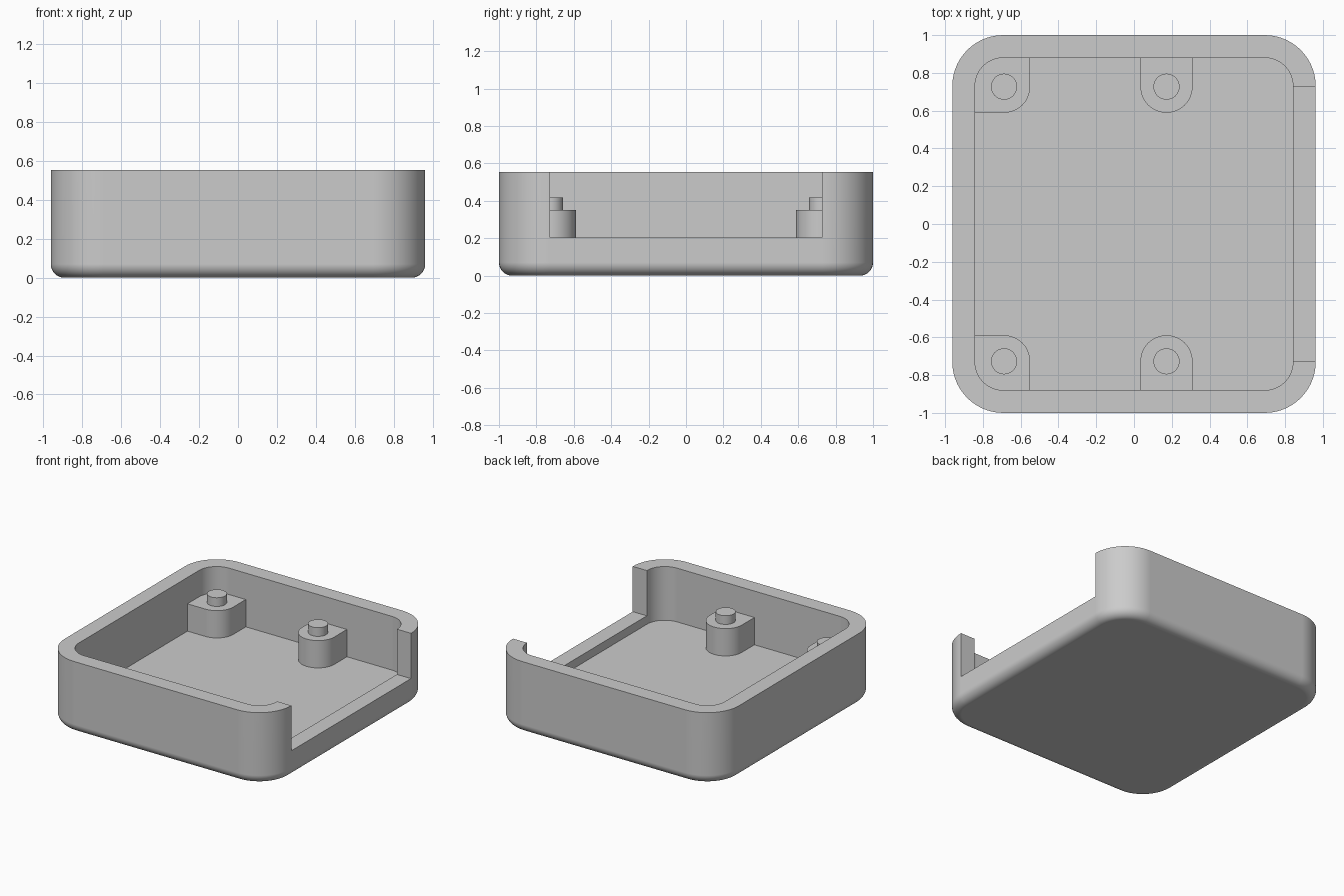
import bpy, bmesh, math

cube = bpy.data.objects.get("Cube")
if cube:
    bpy.data.objects.remove(cube)

HEIGHT, FLOOR, LEDGE = 0.553, 0.14, 0.205
HALF_X, HALF_Y, WALL, CORNER, FILLET = 0.962, 1.0, 0.12, 0.27, 0.07
POST_Y, POST_R, POST_TOP, PIN_R, PIN_TOP = 0.727, 0.138, 0.35, 0.069, 0.417

grey = bpy.data.materials.new("plain grey")
grey.use_nodes = True
colour = (0.6, 0.6, 0.6, 1)
grey.diffuse_color = colour
grey.node_tree.nodes["Principled BSDF"].inputs["Base Color"].default_value = colour


def arc(cx, cy, r, start, end, steps=14):
    """Points along an arc, angles in degrees."""
    angles = [math.radians(start + (end - start) * i / steps) for i in range(steps + 1)]
    return [(cx + r * math.cos(a), cy + r * math.sin(a)) for a in angles]


def rounded_rect(inset):
    """Outline of the box, moved inwards with concentric corners."""
    cx, cy, pts = HALF_X - CORNER, HALF_Y - CORNER, []
    for i, (sx, sy) in enumerate([(1, 1), (-1, 1), (-1, -1), (1, -1)]):
        pts += arc(sx * cx, sy * cy, CORNER - inset, 90 * i, 90 * i + 90)
    return pts


def loft(name, rings):
    """Solid through matching (outline, z) rings, capped at both ends."""
    bm = bmesh.new()
    loops = [[bm.verts.new((x, y, z)) for x, y in outline] for outline, z in rings]
    for low, high in zip(loops, loops[1:]):
        n = len(low)
        for i in range(n):
            j = (i + 1) % n
            bm.faces.new((low[i], low[j], high[j], high[i]))
    bm.faces.new(loops[0][::-1])
    bm.faces.new(loops[-1])
    bmesh.ops.recalc_face_normals(bm, faces=bm.faces[:])
    mesh = bpy.data.meshes.new(name)
    bm.to_mesh(mesh)
    bm.free()
    mesh.materials.append(grey)
    obj = bpy.data.objects.new(name, mesh)
    bpy.context.collection.objects.link(obj)
    return obj


def select(obj):
    bpy.ops.object.select_all(action='DESELECT')
    obj.select_set(True)
    bpy.context.view_layer.objects.active = obj


def smooth(obj):
    select(obj)
    bpy.ops.object.shade_smooth_by_angle(angle=math.radians(30))
    obj.modifiers.new("even shading", 'WEIGHTED_NORMAL').keep_sharp = True


# Tray: filleted underside, outer wall, rim, inner wall and floor
rings = []
for i in range(9):
    a = math.radians(90 * i / 8)
    rings.append((rounded_rect(FILLET * (1 - math.sin(a))), FILLET * (1 - math.cos(a))))
rings += [(rounded_rect(0), HEIGHT), (rounded_rect(WALL), HEIGHT), (rounded_rect(WALL), FLOOR)]
tray = loft("tray", rings)

# Wide opening cut in the +x wall
box = [(0.75, -POST_Y), (1.1, -POST_Y), (1.1, POST_Y), (0.75, POST_Y)]
cutter = loft("opening_cutter", [(box, LEDGE), (box, HEIGHT + 0.1)])
cutter.hide_render = True
cut = tray.modifiers.new("opening", 'BOOLEAN')
cut.operation, cut.solver, cut.object = 'DIFFERENCE', 'EXACT', cutter
select(tray)
bpy.ops.object.modifier_apply(modifier=cut.name)
bpy.data.objects.remove(cutter)
smooth(tray)

# Mounting posts with locating pins; ends are buried in the walls and floor
back = HALF_Y - WALL + 0.02
side = -(HALF_X - WALL) - 0.02
for end, sy in (("front", -1), ("back", 1)):
    for kind, x in (("corner", -0.688), ("middle", 0.172)):
        if kind == "corner":
            outline = [(side, back), (side, POST_Y - POST_R)] + arc(x, POST_Y, POST_R, -90, 0)
        else:
            outline = [(x - POST_R, back)] + arc(x, POST_Y, POST_R, -180, 0, 28)
        outline.append((x + POST_R, back))
        pin = arc(x, POST_Y, PIN_R, 0, 360, 32)[:-1]
        for part, shape, low, top in (("post", outline, FLOOR - 0.02, POST_TOP),
                                      ("pin", pin, POST_TOP - 0.02, PIN_TOP)):
            shape = [(px, sy * py) for px, py in shape]
            smooth(loft(f"{end}_{kind}_{part}", [(shape, low), (shape, top)]))
